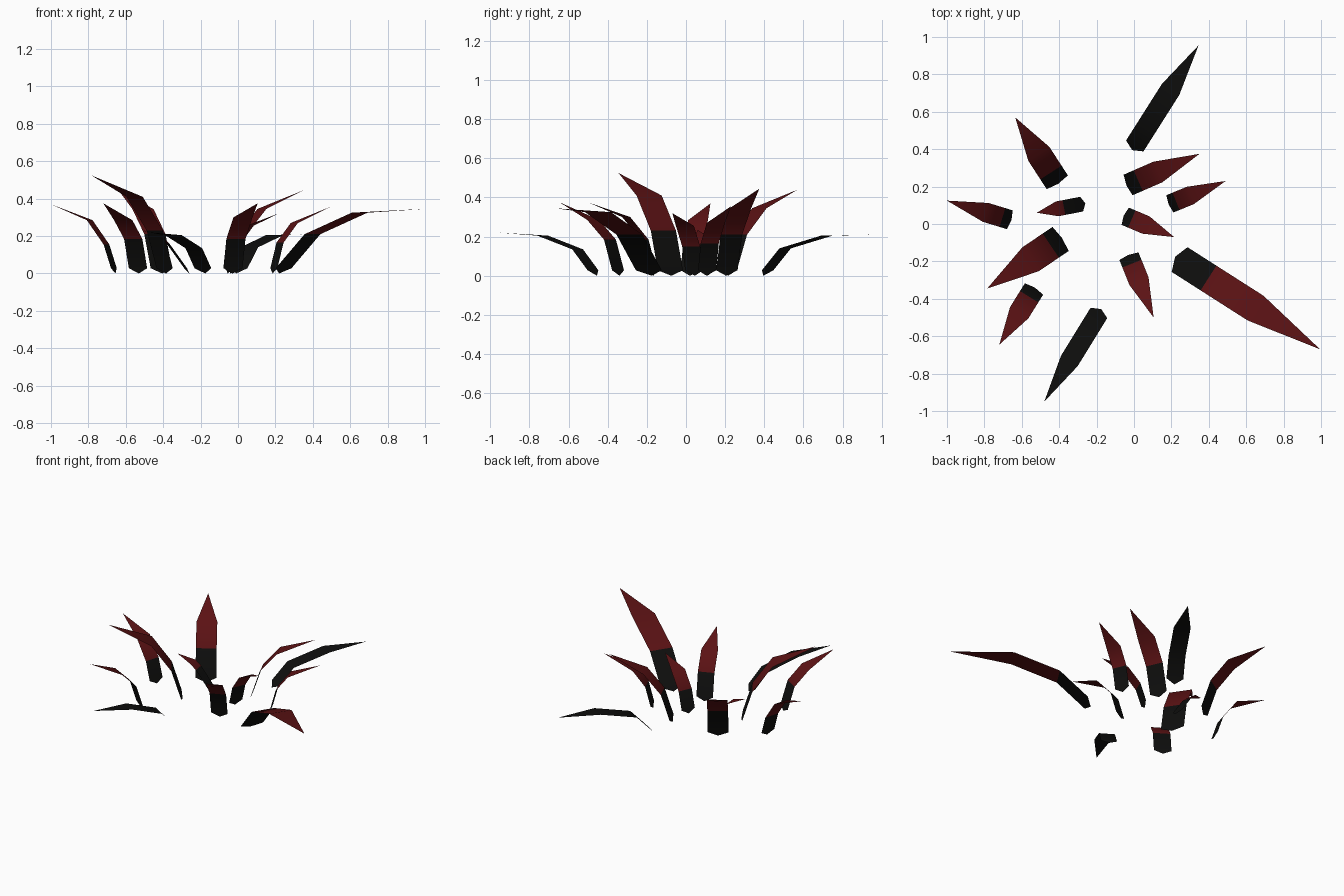
import bpy
import bmesh
from mathutils import Vector

cube = bpy.data.objects.get("Cube")
if cube:
    bpy.data.objects.remove(cube, do_unlink=True)


def material(name, rgb):
    m = bpy.data.materials.new(name)
    m.use_nodes = True
    m.diffuse_color = (*rgb, 1)
    bsdf = m.node_tree.nodes["Principled BSDF"]
    bsdf.inputs["Base Color"].default_value = (*rgb, 1)
    bsdf.inputs["Roughness"].default_value = 0.9
    return m


black = material("charcoal black", (0.0045, 0.0045, 0.0042))
red = material("dark red", (0.105, 0.006, 0.007))


def blade(name, base, tip, width, joint, shoulder, tip_z, tip_colour=red):
    """Bent leaf: pointed root, joint and shoulder as (fraction, height), pointed tip."""
    base, tip = Vector((*base, 0)), Vector((*tip, 0))
    along = tip - base
    side = Vector((-along.y, along.x, 0)).normalized() * width / 2

    def centre(frac, z):
        return base + along * frac + Vector((0, 0, z))

    bm = bmesh.new()
    rise = 0.028 / joint[1]
    rows = []
    for frac, z in ((joint[0] * rise, 0.028), joint, shoulder):
        c = centre(frac, z)
        rows.append([bm.verts.new(c - side), bm.verts.new(c + side)])
    root = bm.verts.new(base)
    point = bm.verts.new(centre(1, tip_z))
    (a, b), (c, d), (e, f) = rows
    # dark root, then the coloured upper leaf
    for verts, slot in (((root, a, c, d, b), 0), ((c, e, f, d), 1), ((e, point, f), 1)):
        bm.faces.new(verts).material_index = slot
    bm.normal_update()
    if sum(face.normal.z for face in bm.faces) < 0:
        bmesh.ops.reverse_faces(bm, faces=bm.faces[:])
    for face in bm.faces:
        face.smooth = True
    mesh = bpy.data.meshes.new(name)
    bm.to_mesh(mesh)
    bm.free()
    mesh.materials.append(black)
    mesh.materials.append(tip_colour)
    obj = bpy.data.objects.new(name, mesh)
    bpy.context.collection.objects.link(obj)


# Long dark leaves
blade("back_dark_leaf", (-0.01, 0.395), (0.345, 0.955), 0.11, (0.2, 0.14), (0.58, 0.205), 0.21, black)
blade("front_dark_leaf", (-0.175, -0.455), (-0.48, -0.95), 0.105, (0.2, 0.135), (0.56, 0.205), 0.22, black)

# Red tipped leaves on the right side
blade("back_right_leaf", (-0.405, 0.215), (-0.635, 0.57), 0.135, (0.17, 0.21), (0.45, 0.345), 0.44)
blade("right_leaf", (-0.655, 0.02), (-1.0, 0.125), 0.105, (0.14, 0.155), (0.4, 0.285), 0.37)
blade("tall_right_leaf", (-0.385, -0.075), (-0.785, -0.345), 0.155, (0.15, 0.23), (0.42, 0.41), 0.525)
blade("front_right_leaf", (-0.53, -0.34), (-0.72, -0.645), 0.115, (0.16, 0.185), (0.44, 0.285), 0.375)
blade("small_inner_leaf", (-0.26, 0.11), (-0.52, 0.06), 0.08, (0.44, 0.16), (0.58, 0.195), 0.235)

# Red tipped leaves on the left side
blade("back_left_leaf", (-0.04, 0.205), (0.35, 0.375), 0.12, (0.16, 0.21), (0.43, 0.345), 0.445)
blade("left_leaf", (0.185, 0.105), (0.49, 0.23), 0.1, (0.13, 0.165), (0.38, 0.27), 0.355)
blade("front_leaf", (-0.03, -0.165), (0.105, -0.5), 0.11, (0.14, 0.185), (0.42, 0.3), 0.375)
blade("centre_leaf", (-0.055, 0.045), (0.215, -0.07), 0.1, (0.16, 0.15), (0.44, 0.255), 0.32)
blade("long_left_leaf", (0.22, -0.175), (0.995, -0.67), 0.157, (0.23, 0.21), (0.555, 0.325), 0.345)
